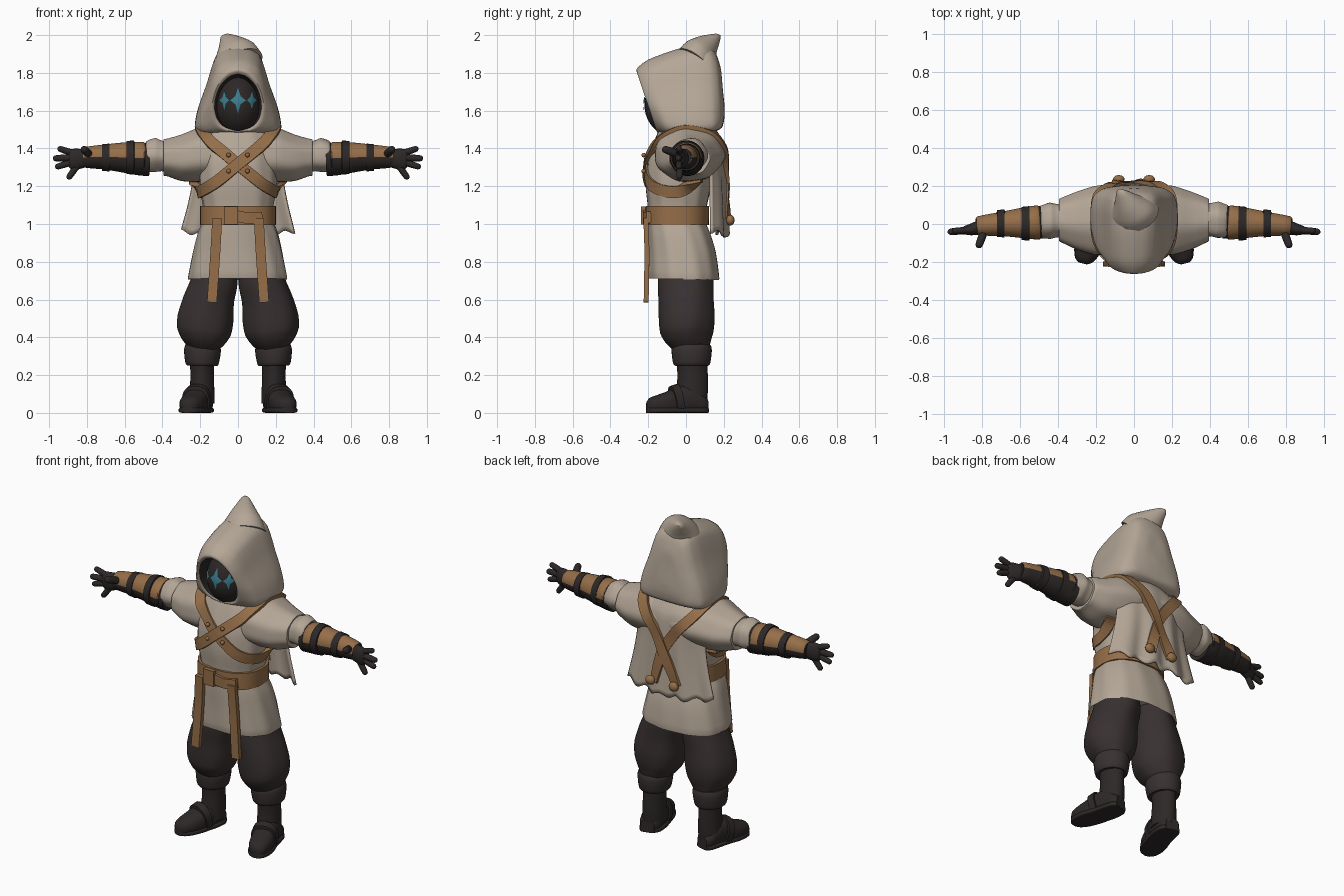
import bpy, bmesh, math
from mathutils import Vector
from mathutils.bvhtree import BVHTree

old = bpy.data.objects.get("Cube")
if old:
    bpy.data.objects.remove(old, do_unlink=True)


def material(name, rgb):
    m = bpy.data.materials.new(name)
    m.use_nodes = True
    m.diffuse_color = (*rgb, 1)
    m.node_tree.nodes["Principled BSDF"].inputs["Base Color"].default_value = (*rgb, 1)
    return m


CLOTH = material("beige cloth", (.46, .385, .31))
LEATHER = material("tan leather", (.30, .155, .065))
PANTS = material("dark brown cloth", (.040, .030, .030))
DARK = material("black leather", (.027, .021, .021))
GLOW = material("teal glow", (.045, .21, .27))


def catmull(pts, k):
    """Smooth a list of equal-length tuples, k steps per span."""
    out = []
    for i in range(len(pts) - 1):
        a, b, c, d = pts[max(i - 1, 0)], pts[i], pts[i + 1], pts[min(i + 2, len(pts) - 1)]
        for j in range(k):
            t = j / k
            h = 3 * t * t - 2 * t ** 3
            g, f = t ** 3 - 2 * t * t + t, t ** 3 - t * t
            out.append(tuple(q * (1 - h) + r * h + .38 * (g * (r - p) + f * (s - q))
                             for p, q, r, s in zip(a, b, c, d)))
    return out + [tuple(pts[-1])]


def bridge(name, rings, mat, closed=True, cap0=True, cap1=True):
    """Skin rows of points into a mesh object."""
    n = len(rings[0])
    verts = [tuple(p) for r in rings for p in r]
    faces = [(i * n + j, i * n + (j + 1) % n, (i + 1) * n + (j + 1) % n, (i + 1) * n + j)
             for i in range(len(rings) - 1) for j in range(n if closed else n - 1)]
    if closed and cap0:
        faces.append(tuple(range(n)))
    if closed and cap1:
        faces.append(tuple(range(len(verts) - n, len(verts))))
    me = bpy.data.meshes.new(name)
    me.from_pydata(verts, [], faces)
    bm = bmesh.new()
    bm.from_mesh(me)
    bmesh.ops.recalc_face_normals(bm, faces=bm.faces[:])
    bm.to_mesh(me)
    bm.free()
    return finish(name, me, mat)


def finish(name, me, mat):
    ob = bpy.data.objects.new(name, me)
    bpy.context.collection.objects.link(ob)
    me.materials.append(mat)
    bpy.ops.object.select_all(action='DESELECT')
    ob.select_set(True)
    bpy.context.view_layer.objects.active = ob
    bpy.ops.object.shade_smooth_by_angle(angle=math.radians(42))
    return ob


def tube(name, path, mat, n=32, p=2.0, k=3, folds=0, amp=0.0, floor=-1.0):
    """Loft superellipses; path rows are x, y, z, half width, half depth."""
    axis = (Vector(path[-1][:3]) - Vector(path[0][:3])).normalized()
    ref = Vector((0, 1, 0)) if abs(axis.z) > .7 else Vector((0, 0, 1))
    u = ref.cross(axis).normalized()
    v = axis.cross(u)
    rings = []
    for x, y, z, a, b in catmull(path, k):
        ring = []
        for j in range(n):
            th = math.tau * j / n
            c, s = math.cos(th), math.sin(th)
            f = 1 + amp * math.sin(folds * th + 6 * z)
            q = Vector((x, y, z)) + f * (u * a * math.copysign(abs(c) ** (2 / p), c)
                                         + v * b * math.copysign(abs(s) ** (2 / p), s))
            q.z = max(q.z, floor)
            ring.append(q)
        rings.append(ring)
    return bridge(name, rings, mat)


def strap(name, pts, width, mat, tree=None, lift=.014):
    """Flat band along a path, laid on the surface in tree when given."""
    cs = [Vector(q) for q in catmull(pts, 6)]
    ns = [Vector((0, -1, 0)) for _ in cs]
    if tree:
        for i, q in enumerate(cs):
            loc, nor, _, _ = tree.find_nearest(q)
            ns[i] = nor if nor.dot(q - Vector((0, 0, 1.3))) > 0 else -nor
            cs[i] = loc
        for _ in range(4):
            for l in (cs, ns):
                l[1:-1] = [(l[i - 1] + l[i] * 2 + l[i + 1]) / 4 for i in range(1, len(l) - 1)]
    rings = []
    for i, c in enumerate(cs):
        nor = ns[i].normalized()
        t = cs[min(i + 1, len(cs) - 1)] - cs[max(i - 1, 0)]
        s = t.cross(nor).normalized() * width / 2
        hi, lo = c + nor * lift, c - nor * .012
        rings.append([hi + s, hi - s, lo - s, lo + s])
    return bridge(name, rings, mat)


def ball(name, loc, size, mat):
    me = bpy.data.meshes.new(name)
    bm = bmesh.new()
    bmesh.ops.create_uvsphere(bm, u_segments=32, v_segments=20, radius=1)
    for q in bm.verts:
        q.co = Vector(a * b + c for a, b, c in zip(q.co, size, loc))
    bm.to_mesh(me)
    bm.free()
    return finish(name, me, mat)


# Tunic and shoulder mantle
tunic = tube("tunic", [(0, -.015, .77, .22, .15), (0, -.012, .72, .25, .175), (0, -.012, .715, .262, .187),
                       (0, -.02, .85, .236, .178), (0, -.035, .95, .212, .165), (0, -.05, 1.03, .182, .15),
                       (0, -.045, 1.1, .186, .157), (0, -.04, 1.2, .205, .172), (0, -.03, 1.33, .205, .175),
                       (0, -.01, 1.42, .2, .165), (0, 0, 1.5, .16, .14), (0, 0, 1.53, .1, .1)],
             CLOTH, n=64, p=2.4, folds=11, amp=.012)
half = [(0, .02, 1.38, .18, .13), (.12, .02, 1.37, .185, .145), (.21, .015, 1.365, .18, .142),
        (.30, .015, 1.35, .152, .122), (.37, .018, 1.352, .122, .1), (.395, .018, 1.352, .108, .094),
        (.39, .018, 1.352, .08, .07)]
mantle = tube("shoulder_mantle", [(-r[0], *r[1:]) for r in half[:0:-1]] + half, CLOTH, n=48,
              folds=7, amp=.02)

# Back cape
rows = []
for y, z, w in catmull([(.15, 1.5, .17), (.195, 1.42, .24), (.205, 1.25, .235), (.21, 1.1, .26), (.215, .94, .30)], 4):
    low = (1.5 - z) / .56
    rows.append([(w * s, y - .07 * s * s + .012 * low * math.sin(11 * s),
                  z + .012 * low ** 4 * math.sin(17 * s) + .02 * low * s * s)
                 for s in (i / 20 - 1 for i in range(41))])
cape = bridge("back_cape", rows, CLOTH, closed=False)
mod = cape.modifiers.new("thickness", 'SOLIDIFY')
mod.thickness, mod.offset = .014, 0

# Hood: arch-shaped rows from the opening to the back
arch = catmull([(0, 0), (.6, 0), (.92, .02), (1, .1), (.92, .3), (.73, .56), (.62, .74), (.5, .89), (.28, .975), (0, 1)], 3)
oval = catmull([(0, 0), (.4, .03), (.7, .1), (.9, .22), (1, .4), (.98, .55), (.85, .72), (.62, .86), (.33, .96), (0, 1)], 3)


def hood_row(yb, yt, zb, zt, w, o):
    side = [(a[0] * (1 - o) + b[0] * o, a[1] * (1 - o) + b[1] * o) for a, b in zip(arch, oval)]
    pts = side + [(-x, z) for x, z in side[-2:0:-1]]
    return [(w * x, yb + (yt - yb) * z, zb + (zt - zb) * z) for x, z in pts]


edge = (-.15, -.25, 1.495, 1.795, .125, 1)
hood = [edge, (-.152, -.262, 1.485, 1.82, .145, .8), (-.10, -.2, 1.475, 1.87, .205, .2),
        (-.02, -.05, 1.475, 1.925, .226, 0), (.08, .06, 1.48, 1.945, .228, 0), (.15, .125, 1.49, 1.935, .212, 0),
        (.19, .16, 1.51, 1.90, .165, .2), (.203, .185, 1.56, 1.82, .09, .6), (.205, .192, 1.62, 1.74, .03, 1)]
bridge("hood", [hood_row(*r) for r in catmull(hood, 4)], CLOTH, cap0=False)
bridge("hood_lining", [hood_row(*edge), hood_row(-.03, -.1, 1.52, 1.77, .09, 1)], DARK, cap0=False)
tube("hood_tip", [(0, .05, 1.84, .14, .12), (-.015, .075, 1.9, .115, .095), (-.035, .11, 1.945, .075, .065),
                  (-.055, .145, 1.975, .045, .038), (-.07, .168, 1.993, .025, .018), (-.078, .18, 1.998, .006, .005)], CLOTH)

# Face with glowing star eyes
FC, FR = (0, -.07, 1.63), (.128, .15, .165)
ball("face", FC, FR, DARK)


def star(name, cx, w, h):
    rings = []
    for s in (.1, .4, .7, 1):
        ring = []
        for i in range(8):
            f = s * (1 if i % 2 == 0 else .45)
            x = cx + w * f * math.cos(i * math.pi / 4)
            z = 1.655 + h * f * math.sin(i * math.pi / 4)
            d = max(0, 1 - (x / FR[0]) ** 2 - ((z - FC[2]) / FR[2]) ** 2)
            ring.append((x, FC[1] - FR[1] * math.sqrt(d) - .006, z))
        rings.append(ring)
    bridge(name, rings, GLOW, cap1=False)


star("middle_eye", 0, .042, .068)
star("left_eye", .073, .026, .052)
star("right_eye", -.073, .026, .052)

# Belt, buckle and studs
tube("belt", [(0, -.045, .993, .17, .14), (0, -.047, .995, .2, .168), (0, -.045, 1.095, .2, .168), (0, -.045, 1.097, .17, .14)],
     LEATHER, n=64, p=2.4, k=1)
strap("belt_tail", [(-.02, -.215, 1.045), (.06, -.212, 1.03), (.13, -.195, 1.035)], .06, LEATHER)
strap("buckle", [(-.075, -.222, 1.045), (.0, -.224, 1.045)], .095, LEATHER)
strap("buckle_gap", [(-.055, -.234, 1.045), (-.02, -.235, 1.045)], .05, DARK, lift=.0)

# Surface for the chest straps
verts, polys = [], []
for ob in (tunic, mantle, cape):
    base = len(verts)
    verts += [q.co.copy() for q in ob.data.vertices]
    polys += [[base + i for i in f.vertices] for f in ob.data.polygons]
tree = BVHTree.FromPolygons(verts, polys)

boot = [(.187, .11, .04, .04, .035), (.19, .08, .05, .06, .05), (.2, .02, .07, .066, .075), (.215, -.04, .065, .066, .078),
        (.235, -.1, .05, .068, .063), (.25, -.15, .045, .062, .05), (.263, -.19, .04, .045, .04), (.27, -.207, .035, .02, .022)]

for side, m in (("left", 1), ("right", -1)):
    def part(name, path, mat, **kw):
        return tube(f"{side}_{name}", [(m * r[0], *r[1:]) for r in path], mat, **kw)

    # Crossed harness and hanging belt ends
    strap(f"{side}_harness_strap", [(m * x, y, z) for x, y, z in (
        (-.08, .26, 1.02), (0, .26, 1.22), (.1, .26, 1.38), (.19, .17, 1.49), (.2, .03, 1.53), (.19, -.09, 1.5),
        (.13, -.2, 1.43), (0, -.25, 1.32), (-.14, -.22, 1.21), (-.23, -.06, 1.16), (-.23, .09, 1.2))],
        .062, LEATHER, tree, .016 + .004 * m)
    ball(f"{side}_strap_knob", (m * .08, .235, 1.02), (.03, .022, .028), LEATHER)
    for i, z in enumerate((1.365, 1.28)):
        ball(f"{side}_stud_{i}", (m * .05, -.224, z), (.012, .012, .012), LEATHER)
    strap(f"{side}_belt_end", [(m * .11, -.212, 1.03), (m * .12, -.206, .85), (m * .138, -.21, .585)], .052, LEATHER)

    # Sleeve, forearm, bracer and its bands
    part("sleeve", [(.3, .02, 1.35, .1, .09), (.40, .02, 1.36, .088, .08), (.44, .02, 1.365, .095, .09),
                    (.475, .015, 1.362, .088, .084), (.492, .015, 1.36, .08, .075), (.485, .015, 1.36, .06, .06)],
         CLOTH, folds=5, amp=.03)
    part("forearm", [(.47, .01, 1.342, .086, .088), (.52, .008, 1.343, .083, .086), (.6, .005, 1.348, .07, .077),
                     (.7, 0, 1.352, .056, .064), (.8, -.01, 1.35, .042, .05), (.83, -.012, 1.35, .04, .045)], DARK)
    bracer = part("bracer", [(.5, .008, 1.348, .07, .07), (.502, .008, 1.348, .09, .087), (.6, .005, 1.352, .078, .08),
                             (.7, 0, 1.355, .063, .067), (.82, -.01, 1.353, .05, .053), (.822, -.01, 1.353, .03, .03)], LEATHER)
    bracer.data.materials.append(DARK)
    for f in bracer.data.polygons:
        f.material_index = int(f.normal.z < -.05)
    for i, (x, a) in enumerate(((.57, .091), (.7, .074))):
        part(f"bracer_band_{i}", [(x - .022, .003, 1.352, a - .02, a - .02), (x - .02, .003, 1.352, a, a),
                                  (x + .02, .003, 1.352, a - .004, a - .004), (x + .022, .003, 1.352, a - .02, a - .02)], DARK, k=1)

    # Gloved hand
    part("palm", [(.78, -.012, 1.35, .036, .042), (.82, -.02, 1.347, .036, .05), (.86, -.03, 1.343, .03, .056),
                  (.89, -.034, 1.342, .022, .05), (.9, -.035, 1.342, .012, .035)], DARK)
    for name, a, b, r in (("index_finger", (.865, -.032, 1.372), (.955, -.036, 1.402), .017),
                          ("middle_finger", (.875, -.035, 1.352), (.98, -.042, 1.347), .018),
                          ("ring_finger", (.875, -.034, 1.328), (.968, -.038, 1.3), .017),
                          ("little_finger", (.85, -.03, 1.31), (.902, -.036, 1.238), .017),
                          ("thumb", (.785, -.03, 1.365), (.82, -.125, 1.4), .021)):
        part(name, [(*Vector(a).lerp(Vector(b), t), r * s, r * s)
                    for t, s in ((0, 1), (.5, 1), (.85, .9), (.96, .6), (1, .15))], DARK, n=16)

    # Trouser leg, boot and sole
    part("trouser_leg", [(.12, 0, .82, .11, .13), (.125, -.002, .7, .125, .145), (.155, 0, .6, .135, .145),
                         (.172, .004, .5, .148, .148), (.18, .005, .43, .142, .142), (.185, .012, .38, .115, .122),
                         (.187, .025, .345, .085, .1)], PANTS, n=48, folds=6, amp=.015)
    part("boot_cuff", [(.188, .03, .365, .07, .08), (.188, .03, .36, .09, .1), (.188, .03, .33, .098, .107),
                       (.19, .03, .27, .09, .1), (.19, .03, .25, .08, .09), (.19, .03, .255, .05, .05)], PANTS, k=2)
    part("boot_shaft", [(.19, .03, .3, .064, .08), (.19, .035, .2, .061, .079), (.19, .033, .12, .064, .082),
                        (.192, .03, .05, .066, .08)], DARK, folds=4, amp=.02)
    part("boot_foot", boot, DARK, p=2.4, floor=.004)
    part("boot_sole", [(x, y, .014, a * 1.07, .014) for x, y, z, a, b in boot], DARK, p=5)
    part("instep_strap", [(.212, -.025, .07, .05, .06), (.213, -.03, .068, .075, .088), (.224, -.068, .06, .075, .083),
                          (.225, -.072, .06, .05, .06)], DARK, p=2.4, k=1, floor=.004)
